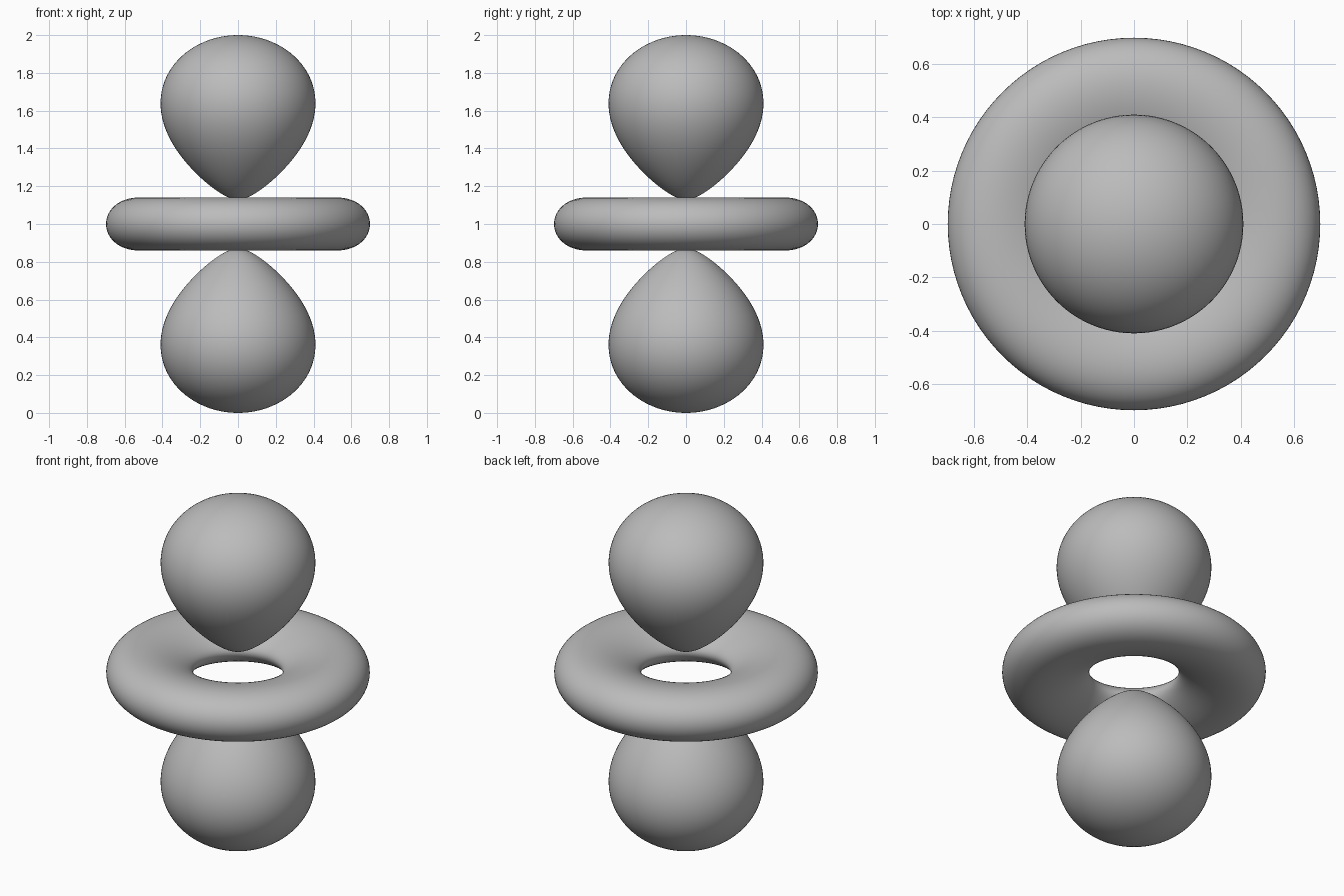
import bpy
import bmesh
from math import sin, cos, pi, acos, asin, exp, sqrt

cube = bpy.data.objects.get("Cube")
if cube:
    bpy.data.objects.remove(cube, do_unlink=True)

# The level surface r^2 * exp(-DECAY * r) * |3 cos^2 - 1| = LEVEL has two lobes and a ring
DECAY = 4.68
LEVEL = 2 * exp(-DECAY)      # puts the lobe tips one unit from the centre
PEAK = 2 / DECAY             # radius where inner and outer walls meet
LIMIT = LEVEL / (PEAK ** 2 * exp(-2))
SEGMENTS = 96

grey = bpy.data.materials.new("soft_grey")
grey.use_nodes = True
grey.diffuse_color = (0.5, 0.5, 0.5, 1)
grey.node_tree.nodes["Principled BSDF"].inputs["Base Color"].default_value = (0.5, 0.5, 0.5, 1)


def wall_radius(strength, outer):
    """Bisect for the inner or outer wall along one direction."""
    near, far = PEAK, (2.0 if outer else 0.0)
    for _ in range(50):
        mid = (near + far) / 2
        if mid * mid * exp(-DECAY * mid) * strength > LEVEL:
            near = mid
        else:
            far = mid
    return (near + far) / 2


def lathe(name, profile, closed):
    """Spin (radius, height) points around the z axis."""
    bm = bmesh.new()
    verts = [bm.verts.new((x, 0, z)) for x, z in profile]
    pairs = list(zip(verts, verts[1:])) + ([(verts[-1], verts[0])] if closed else [])
    edges = [bm.edges.new(p) for p in pairs]
    bmesh.ops.spin(bm, geom=verts + edges, cent=(0, 0, 0), axis=(0, 0, 1),
                   angle=2 * pi, steps=SEGMENTS, use_duplicate=False)
    bmesh.ops.remove_doubles(bm, verts=bm.verts, dist=0.0002)
    bmesh.ops.recalc_face_normals(bm, faces=bm.faces)
    for face in bm.faces:
        face.smooth = True
    mesh = bpy.data.meshes.new(name)
    bm.to_mesh(mesh)
    bm.free()
    mesh.materials.append(grey)
    obj = bpy.data.objects.new(name, mesh)
    obj.location.z = 1
    bpy.context.collection.objects.link(obj)


# Lobe profile: from the round end, round the rim, back to the narrow tip
lobe = []
widest = acos(sqrt((1 + LIMIT) / 3))
STEPS = 72
for i in range(STEPS + 1):
    t = pi * i / STEPS
    angle = widest * sin(t)
    r = wall_radius(3 * cos(angle) ** 2 - 1, cos(t) > 0)
    lobe.append((r * sin(angle), r * cos(angle)))
lathe("upper_lobe", lobe, False)
lathe("lower_lobe", [(x, -z) for x, z in lobe], False)

# Ring profile: closed loop about the equator
ring = []
highest = asin(sqrt((1 - LIMIT) / 3))
for i in range(STEPS):
    t = 2 * pi * i / STEPS
    angle = highest * sin(t)
    r = wall_radius(1 - 3 * sin(angle) ** 2, cos(t) > 0)
    ring.append((r * cos(angle), r * sin(angle)))
lathe("middle_ring", ring, True)
